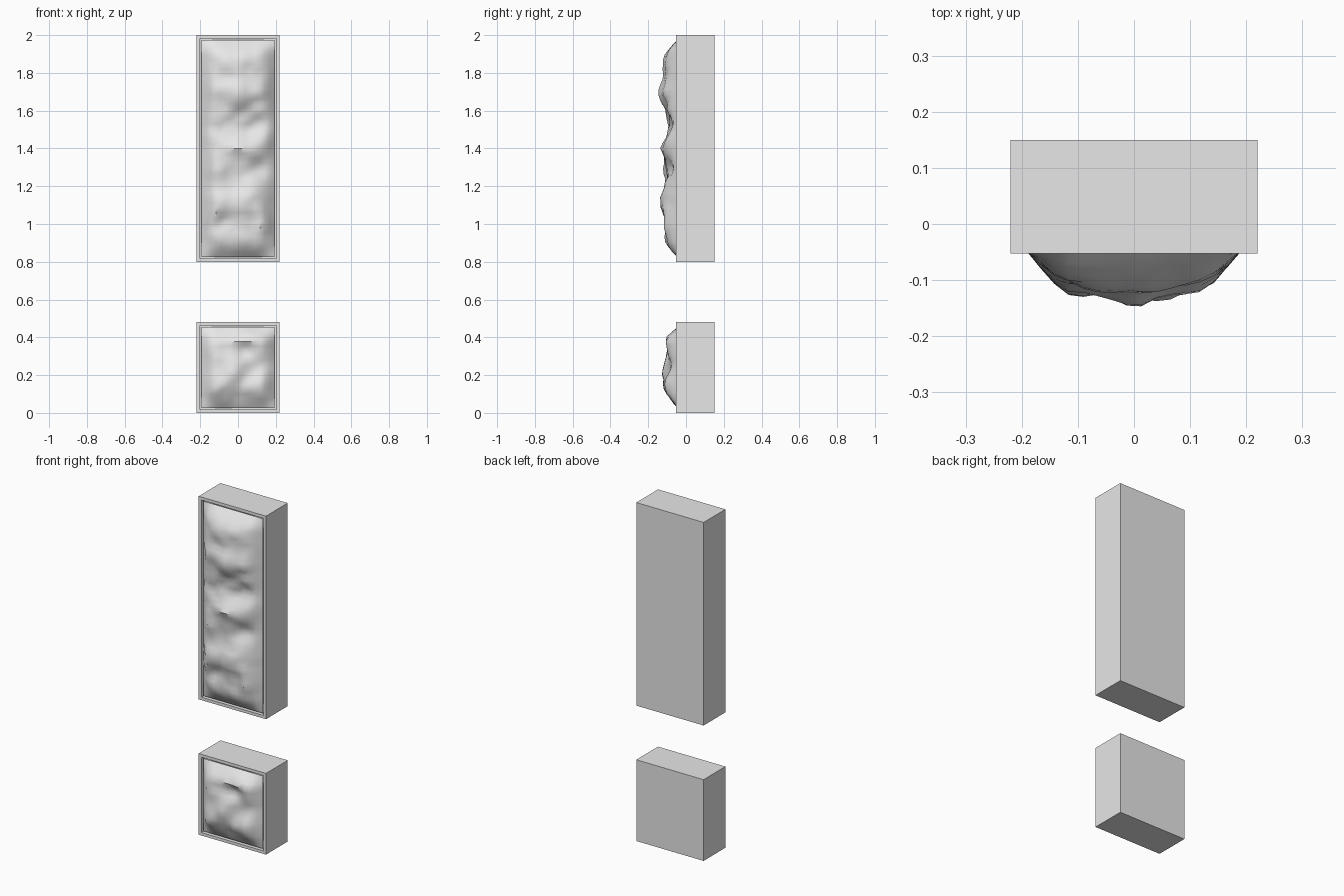
import bpy, bmesh, math
from mathutils import Vector, noise

cube = bpy.data.objects.get("Cube")
if cube:
    bpy.data.objects.remove(cube, do_unlink=True)

HALF_W, FRONT, BACK, RIM = 0.22, -0.053, 0.15, 0.025


def make_material(name, color):
    mat = bpy.data.materials.new(name)
    mat.use_nodes = True
    mat.diffuse_color = color
    mat.node_tree.nodes["Principled BSDF"].inputs["Base Color"].default_value = color
    return mat


GREY = make_material("stone_grey", (0.8, 0.8, 0.8, 1))


def add_object(name, bm):
    mesh = bpy.data.meshes.new(name)
    bmesh.ops.recalc_face_normals(bm, faces=bm.faces)
    bm.to_mesh(mesh)
    bm.free()
    mesh.materials.append(GREY)
    obj = bpy.data.objects.new(name, mesh)
    bpy.context.collection.objects.link(obj)
    return obj


# Box with a shallow framed recess in its front
def frame_box(name, z0, z1):
    bm = bmesh.new()
    bmesh.ops.create_cube(bm, size=1)
    for v in bm.verts:
        v.co = (v.co.x * 2 * HALF_W, BACK if v.co.y > 0 else FRONT,
                z1 if v.co.z > 0 else z0)
    bm.normal_update()
    front = min(bm.faces, key=lambda f: f.calc_center_median().y)
    bmesh.ops.inset_region(bm, faces=[front], thickness=RIM)
    ext = bmesh.ops.extrude_face_region(bm, geom=[front])
    for v in ext["geom"]:
        if isinstance(v, bmesh.types.BMVert):
            v.co.y += 0.03
    bmesh.ops.delete(bm, geom=[f for f in bm.faces if f is front], context='FACES')
    return add_object(name, bm)


# Rough rock face: soft edge falloff, broad lumps and faceted noise
def rock_face(name, z0, z1, lumps, seed):
    half, low, high = HALF_W - RIM - 0.001, z0 + RIM, z1 - RIM
    rows = round((high - low) / 0.026)
    bm = bmesh.new()
    bmesh.ops.create_grid(bm, x_segments=15, y_segments=rows, size=1)
    for v in bm.verts:
        x, z = v.co.x * half, low + (v.co.y + 1) / 2 * (high - low)
        side = min(1, (half - abs(x)) / 0.085)
        end = min(1, (z - low) / 0.1, (high - z) / 0.1)
        edge = math.sin(max(0, side) * math.pi / 2) * math.sin(max(0, end) * math.pi / 2)
        swell = sum(h * math.exp(-((x - cx) / rx) ** 2 - ((z - cz) / rz) ** 2)
                    for cx, cz, rx, rz, h in lumps)
        p = Vector((x * 9, z * 9, seed))
        rough = 0.016 * noise.noise(p) + 0.012 * noise.noise(p * 2.1)
        v.co = (x, FRONT + 0.008 - edge * max(0.01, 0.055 + swell + rough), z)
    obj = add_object(name, bm)
    bpy.context.view_layer.objects.active = obj
    obj.select_set(True)
    bpy.ops.object.shade_smooth_by_angle(angle=math.radians(40))
    obj.select_set(False)


frame_box("upper_frame", 0.8, 2.0)
rock_face("upper_rock", 0.8, 2.0, [
    (0.0, 1.70, 0.10, 0.08, 0.045), (-0.13, 1.10, 0.06, 0.10, 0.03),
    (0.03, 1.10, 0.09, 0.08, 0.035), (0.03, 1.40, 0.10, 0.06, 0.03),
    (-0.10, 1.35, 0.07, 0.09, 0.015), (0.0, 1.86, 0.10, 0.06, 0.02),
    (0.10, 1.52, 0.06, 0.05, -0.03), (0.10, 1.30, 0.05, 0.05, -0.03),
    (-0.08, 1.00, 0.05, 0.07, -0.02), (0.10, 0.97, 0.08, 0.06, 0.015),
    (0.02, 1.58, 0.08, 0.04, -0.015)], 3)

frame_box("lower_frame", 0.0, 0.48)
rock_face("lower_rock", 0.0, 0.48, [
    (-0.03, 0.24, 0.09, 0.07, 0.02), (0.05, 0.39, 0.09, 0.05, 0.01),
    (0.03, 0.33, 0.05, 0.04, -0.02), (0.11, 0.24, 0.06, 0.06, -0.02),
    (0.10, 0.13, 0.07, 0.05, 0.015), (-0.10, 0.12, 0.07, 0.05, 0.01),
    (0.0, 0.08, 0.05, 0.05, -0.02)], 8)
